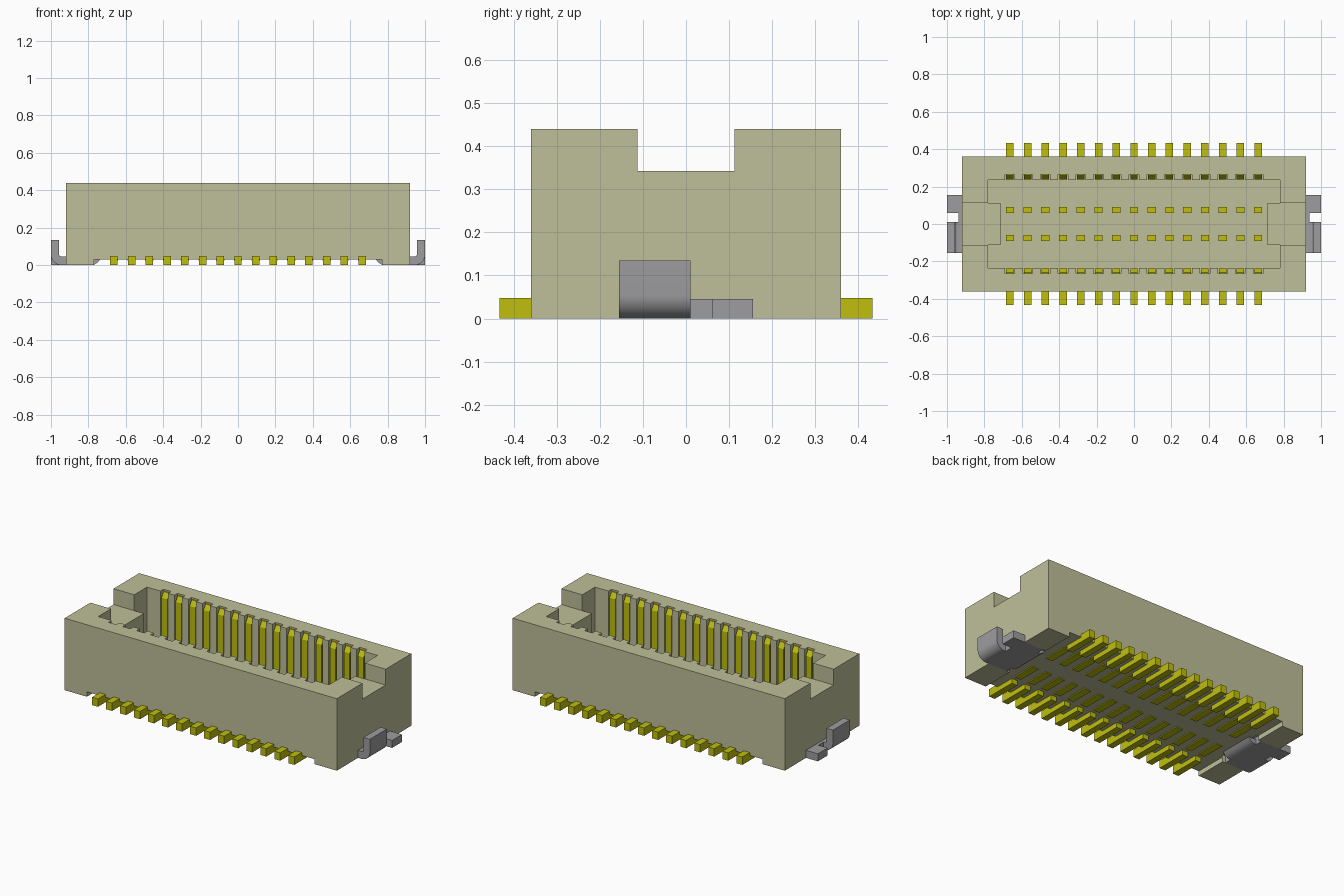
import bpy, bmesh, math

cube = bpy.data.objects.get("Cube")
if cube:
    bpy.data.objects.remove(cube, do_unlink=True)


def material(name, rgb):
    m = bpy.data.materials.new(name)
    m.use_nodes = True
    col = (*rgb, 1)
    m.diffuse_color = col
    m.node_tree.nodes["Principled BSDF"].inputs["Base Color"].default_value = col
    return m


plastic = material("beige plastic", (0.52, 0.52, 0.32))
gold = material("yellow contact", (0.52, 0.52, 0.004))
metal = material("grey metal", (0.34, 0.34, 0.35))


def finish(name, bm, mat):
    bmesh.ops.recalc_face_normals(bm, faces=bm.faces)
    me = bpy.data.meshes.new(name)
    bm.to_mesh(me)
    bm.free()
    ob = bpy.data.objects.new(name, me)
    bpy.context.collection.objects.link(ob)
    me.materials.append(mat)
    return ob


def prism(bm, pts, lo, hi, place):
    """Extrude a 2D outline from lo to hi; place(a, b, depth) gives the point."""
    face = bm.faces.new([bm.verts.new(place(a, b, lo)) for a, b in pts])
    ext = bmesh.ops.extrude_face_region(bm, geom=[face])["geom"]
    delta = [h - l for h, l in zip(place(0, 0, hi), place(0, 0, lo))]
    bmesh.ops.translate(bm, vec=delta, verts=[g for g in ext if isinstance(g, bmesh.types.BMVert)])


def along_x(a, b, d):
    return (d, a, b)


def along_y(a, b, d):
    return (a, d, b)


def along_z(a, b, d):
    return (a, b, d)


def box(bm, x0, x1, y0, y1, z0, z1):
    prism(bm, [(x0, y0), (x1, y0), (x1, y1), (x0, y1)], z0, z1, along_z)


def cut(target, name, bm):
    cutter = finish(name, bm, plastic)
    mod = target.modifiers.new(name, 'BOOLEAN')
    mod.operation, mod.solver, mod.object = 'DIFFERENCE', 'EXACT', cutter
    bpy.context.view_layer.objects.active = target
    bpy.ops.object.modifier_apply(modifier=name)
    bpy.data.objects.remove(cutter, do_unlink=True)


COUNT, PITCH, FLOOR = 15, 0.0948, 0.10
pin_x = [(i - (COUNT - 1) / 2) * PITCH for i in range(COUNT)]

# Housing
bm = bmesh.new()
box(bm, -0.92, 0.92, -0.36, 0.36, 0, 0.44)
housing = finish("housing", bm, plastic)

# Cavity with contact grooves along both walls and a block at each end
half = [(-0.715, 0.112), (-0.78, 0.112), (-0.78, 0.235)]
for x in pin_x:
    half += [(x - 0.026, 0.235), (x - 0.026, 0.265), (x + 0.026, 0.265), (x + 0.026, 0.235)]
half += [(0.78, 0.235), (0.78, 0.112), (0.715, 0.112)]
bm = bmesh.new()
prism(bm, half + [(-x, -y) for x, y in half], FLOOR, 0.6, along_z)
cut(housing, "cavity_cutter", bm)

# End notches, raised underside and recesses for the solder tabs
bm = bmesh.new()
box(bm, -1.1, 1.1, -0.112, 0.112, 0.343, 0.6)
cut(housing, "notch_cutter", bm)
bm = bmesh.new()
box(bm, -0.77, 0.77, -0.5, 0.5, -0.1, 0.03)
cut(housing, "underside_cutter", bm)
bm = bmesh.new()
for s in (-1, 1):
    box(bm, *sorted((s * 0.76, s * 1.1)), -0.155, 0.155, -0.1, 0.046)
cut(housing, "tab_recess_cutter", bm)

# Contacts: soldered foot, upright blade with sloped tip, and inner rail
for side, label in ((-1, "front"), (1, "back")):
    feet, rails = bmesh.new(), bmesh.new()
    foot = [(0.433, 0), (0.433, 0.048), (0.266, 0.048), (0.266, 0.43),
            (0.258, 0.43), (0.238, 0.40), (0.238, 0)]
    rail = [(0.06, 0.024), (0.21, 0.024), (0.21, 0.05), (0.09, 0.05),
            (0.09, FLOOR + 0.012), (0.06, FLOOR + 0.012)]
    for x in pin_x:
        prism(feet, [(side * y, z) for y, z in foot], x - 0.02, x + 0.02, along_x)
        prism(rails, [(side * y, z) for y, z in rail], x - 0.022, x + 0.022, along_x)
    finish(label + "_contacts", feet, gold)
    finish(label + "_inner_rails", rails, gold)


def arc(cx, cz, r, a0, a1, n=8):
    return [(cx + r * math.cos(math.radians(a0 + (a1 - a0) * i / n)),
             cz + r * math.sin(math.radians(a0 + (a1 - a0) * i / n))) for i in range(n + 1)]


# Solder tabs: base plate, bent-up inner lip, upright ear and flat ear
for s, label in ((-1, "right"), (1, "left")):
    bm = bmesh.new()
    ear = ([(0.92, 0)] + arc(0.945, 0.055, 0.055, -90, 0)
           + [(1.0, 0.135), (0.957, 0.135)] + arc(0.945, 0.058, 0.012, 0, -90, 4) + [(0.92, 0.046)])
    prism(bm, [(s * x, z) for x, z in ear], -0.155, 0.01, along_y)
    lip = [(0.79, 0), (0.768, 0.003), (0.75, 0.014), (0.735, 0.032), (0.79, 0.032)]
    prism(bm, [(s * x, z) for x, z in lip], -0.11, 0.11, along_y)
    box(bm, *sorted((s * 0.79, s * 0.92)), -0.155, 0.155, 0, 0.046)
    box(bm, *sorted((s * 0.92, s * 0.937)), 0.01, 0.06, 0, 0.046)
    box(bm, *sorted((s * 0.92, s * 1.0)), 0.06, 0.155, 0, 0.046)
    tab = finish(label + "_solder_tab", bm, metal)
    bpy.ops.object.select_all(action='DESELECT')
    tab.select_set(True)
    bpy.context.view_layer.objects.active = tab
    bpy.ops.object.shade_smooth_by_angle(angle=math.radians(30))
